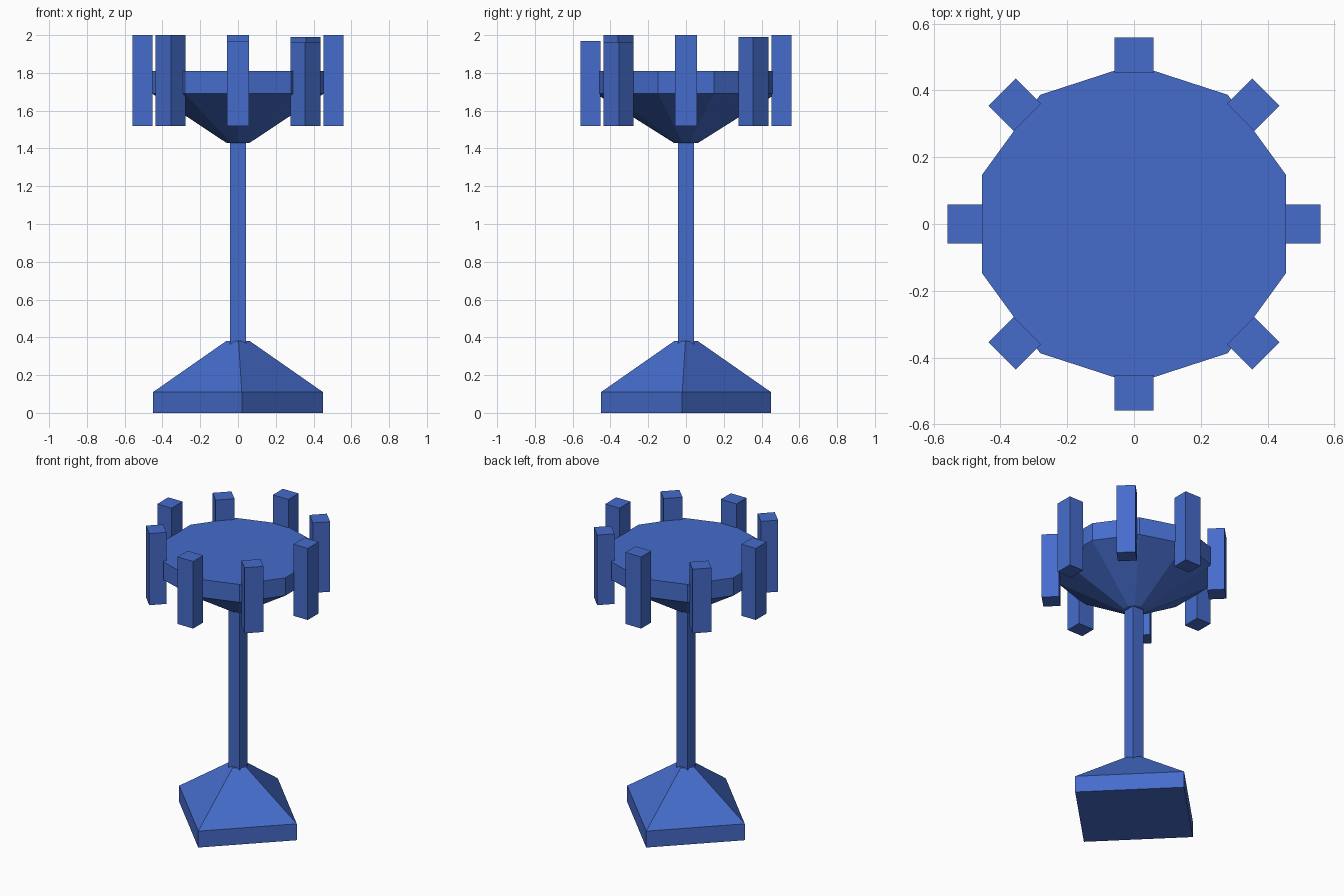
import bpy, bmesh
from math import cos, sin, radians

if "Cube" in bpy.data.objects:
    bpy.data.objects.remove(bpy.data.objects["Cube"])

blue = bpy.data.materials.new("blue")
blue.diffuse_color = (0.06, 0.15, 0.6, 1)
blue.use_nodes = True
blue.node_tree.nodes["Principled BSDF"].inputs["Base Color"].default_value = blue.diffuse_color


def loft(name, outline, sections):
    """Stack scaled copies of an outline; sections are (scale, z)."""
    bm = bmesh.new()
    rings = [[bm.verts.new((x * s, y * s, z)) for x, y in outline]
             for s, z in sections]
    n = len(outline)
    for low, high in zip(rings, rings[1:]):
        for i in range(n):
            j = (i + 1) % n
            bm.faces.new((low[i], low[j], high[j], high[i]))
    bm.faces.new(rings[0][::-1])
    bm.faces.new(rings[-1])
    bmesh.ops.recalc_face_normals(bm, faces=bm.faces)
    mesh = bpy.data.meshes.new(name)
    bm.to_mesh(mesh)
    bm.free()
    mesh.materials.append(blue)
    obj = bpy.data.objects.new(name, mesh)
    bpy.context.collection.objects.link(obj)
    return obj


def rect(x0, x1, y0, y1):
    return [(x0, y0), (x1, y0), (x1, y1), (x0, y1)]


# foot: diagonal plinth tapering up to the pole
foot = [(0.02, -0.45), (0.45, -0.02), (-0.02, 0.45), (-0.45, 0.02)]
loft("foot", foot, [(1, 0), (1, 0.11), (0.14, 0.38)])

# square pole
loft("pole", rect(-0.042, 0.042, -0.042, 0.042), [(1, 0.36), (1, 1.45)])

# ten-sided bowl with a solid flat top
decagon = [(cos(radians(90 + 36 * i)), sin(radians(90 + 36 * i)))
           for i in range(10)]
loft("bowl", decagon, [(0.065, 1.43), (0.478, 1.69), (0.478, 1.81)])

# eight upright posts around the rim, with slightly uneven tops
tops = [2.0, 1.99, 2.0, 1.95, 2.0, 2.0, 1.97, 1.96]
for i, top in enumerate(tops):
    post = loft(f"rim_post_{i + 1}", rect(0.452, 0.558, -0.058, 0.058),
                [(1, 1.52), (1, top)])
    post.rotation_euler.z = radians(45 * i)
